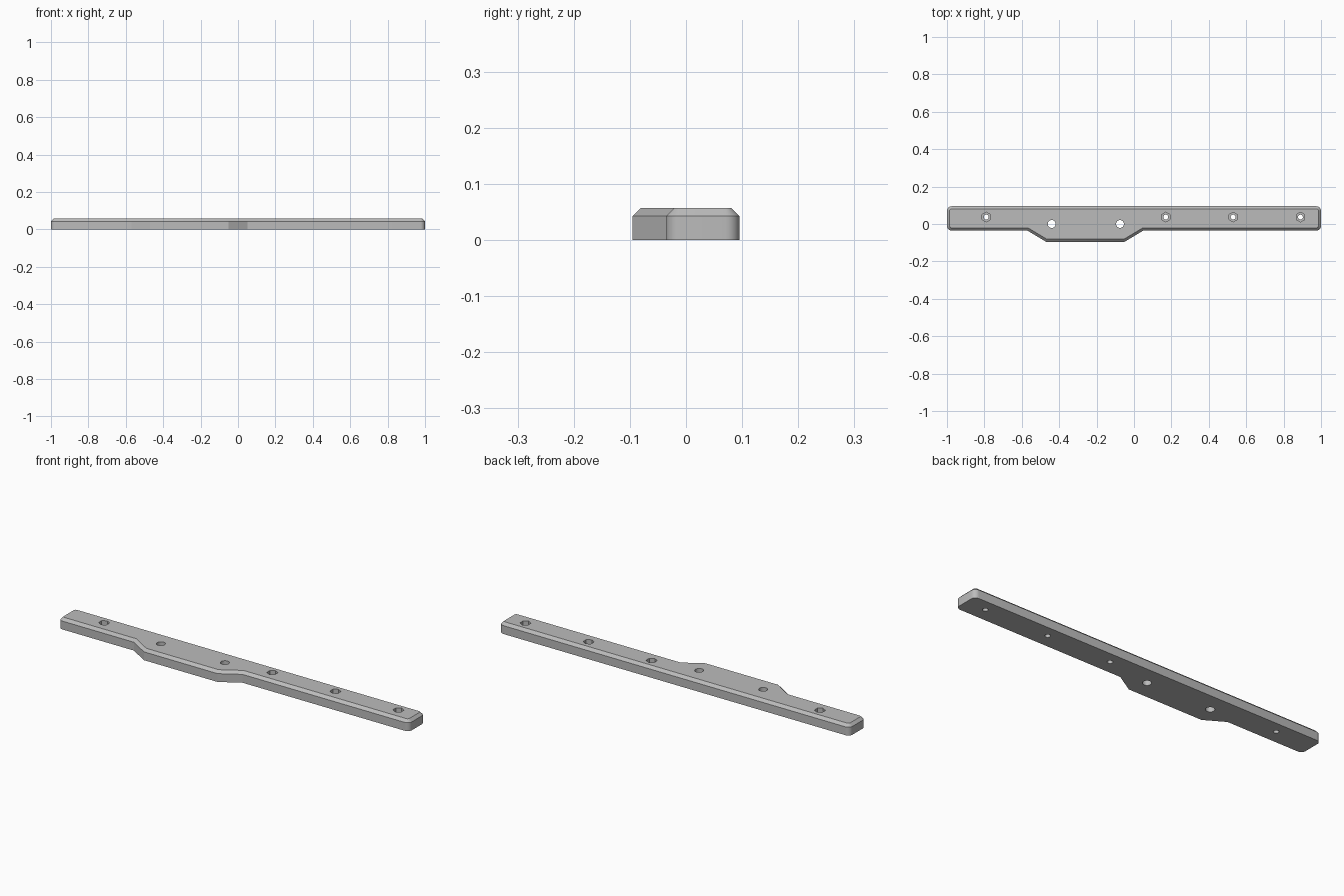
import bpy, bmesh, math
from mathutils import Matrix, Vector

if "Cube" in bpy.data.objects:
    bpy.data.objects.remove(bpy.data.objects["Cube"], do_unlink=True)

HEIGHT, CHAMFER, RADIUS = 0.057, 0.014, 0.025
BACK, FRONT, BUMP = 0.095, -0.035, -0.095

grey = bpy.data.materials.new("plain grey")
grey.use_nodes = True
colour = (0.5, 0.5, 0.5, 1)
grey.diffuse_color = colour
grey.node_tree.nodes["Principled BSDF"].inputs["Base Color"].default_value = colour


def make_object(name, bm):
    mesh = bpy.data.meshes.new(name)
    bmesh.ops.recalc_face_normals(bm, faces=bm.faces)
    bm.to_mesh(mesh)
    bm.free()
    mesh.materials.append(grey)
    obj = bpy.data.objects.new(name, mesh)
    bpy.context.collection.objects.link(obj)
    return obj


def corner(x, y, start, steps=8):
    """Rounded outer corner of the outline, swept a quarter turn."""
    cx = x - math.copysign(RADIUS, x)
    cy = y - (RADIUS if y > 0 else -RADIUS)
    angles = [start + math.pi / 2 * i / steps for i in range(steps + 1)]
    return [(cx + RADIUS * math.cos(a), cy + RADIUS * math.sin(a)) for a in angles]


# Bar outline with the mounting bulge on the front edge
outline = corner(-1, FRONT, math.pi)
outline += [(-0.57, FRONT), (-0.47, BUMP), (-0.05, BUMP), (0.05, FRONT)]
outline += corner(1, FRONT, -math.pi / 2) + corner(1, BACK, 0) + corner(-1, BACK, math.pi / 2)

# Extruded body with a chamfered top edge
bm = bmesh.new()
base = bm.faces.new([bm.verts.new((x, y, 0)) for x, y in outline])
ext = bmesh.ops.extrude_face_region(bm, geom=[base], use_keep_orig=True)
top_verts = [g for g in ext["geom"] if isinstance(g, bmesh.types.BMVert)]
bmesh.ops.translate(bm, verts=top_verts, vec=(0, 0, HEIGHT - CHAMFER))
top = next(g for g in ext["geom"] if isinstance(g, bmesh.types.BMFace))
bmesh.ops.recalc_face_normals(bm, faces=bm.faces)
bmesh.ops.inset_region(bm, faces=[top], thickness=CHAMFER, use_even_offset=True)
bmesh.ops.translate(bm, verts=top.verts[:], vec=(0, 0, CHAMFER))
bar = make_object("mounting_bar", bm)


def drill(x, y, radius, sides, bottom, turn=0):
    """Cut a straight hole from above down to the given height."""
    bm = bmesh.new()
    depth = 0.1 - bottom
    place = Matrix.Translation(Vector((x, y, bottom + depth / 2))) @ Matrix.Rotation(turn, 4, "Z")
    bmesh.ops.create_cone(bm, cap_ends=True, segments=sides, radius1=radius,
                          radius2=radius, depth=depth, matrix=place)
    cutter = make_object("hole_cutter", bm)
    cutter.hide_render = True
    mod = bar.modifiers.new("hole", "BOOLEAN")
    mod.operation, mod.solver, mod.object = "DIFFERENCE", "EXACT", cutter
    bpy.ops.object.modifier_apply(modifier=mod.name)
    bpy.data.objects.remove(cutter, do_unlink=True)


bpy.context.view_layer.objects.active = bar
bar.select_set(True)

# Screw holes with hexagonal nut pockets
for x in (-0.79, 0.17, 0.53, 0.89):
    drill(x, 0.037, 0.026, 6, 0.025)
    drill(x, 0.037, 0.013, 24, -0.05)

# Plain round holes in the bulge
for x in (-0.44, -0.075):
    drill(x, 0, 0.021, 32, -0.05)

bpy.ops.object.shade_smooth_by_angle(angle=math.radians(30))
